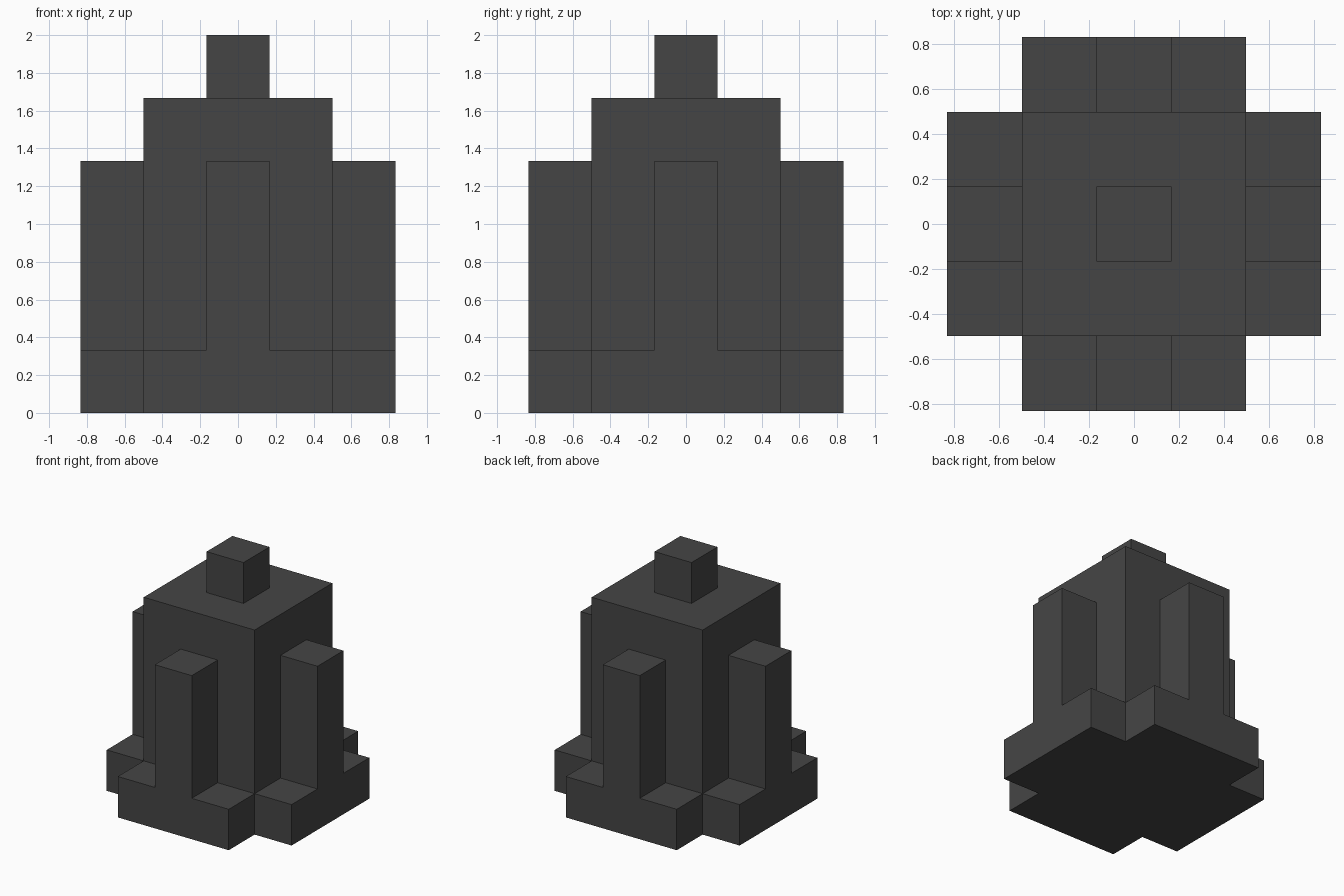
import bpy
import bmesh
from math import pi
from mathutils import Matrix, Vector

cube = bpy.data.objects.get("Cube")
if cube:
    bpy.data.objects.remove(cube, do_unlink=True)

U = 1 / 3  # building unit

# Single dark grey material
grey = bpy.data.materials.new("dark_grey")
grey.use_nodes = True
colour = (0.06, 0.06, 0.06, 1)
grey.diffuse_color = colour
bsdf = next(n for n in grey.node_tree.nodes if n.type == 'BSDF_PRINCIPLED')
bsdf.inputs["Base Color"].default_value = colour


def finish(name, bm):
    bmesh.ops.recalc_face_normals(bm, faces=bm.faces)
    mesh = bpy.data.meshes.new(name)
    bm.to_mesh(mesh)
    bm.free()
    mesh.materials.append(grey)
    obj = bpy.data.objects.new(name, mesh)
    bpy.context.scene.collection.objects.link(obj)
    return obj


def block(name, width, bottom, top):
    """Square block centred on the z axis, sizes in units."""
    bm = bmesh.new()
    bmesh.ops.create_cube(bm, size=U)
    height = top - bottom
    bmesh.ops.scale(bm, vec=(width, width, height), verts=bm.verts)
    bmesh.ops.translate(bm, vec=(0, 0, (bottom + height / 2) * U), verts=bm.verts)
    return finish(name, bm)


def buttress(name, angle):
    """Low foot and tall pillar in one upside-down T profile, against one side."""
    half = [(1.5, 0), (1.5, 1), (0.5, 1), (0.5, 4)]
    profile = half + [(-x, z) for x, z in reversed(half)]
    bm = bmesh.new()
    face = bm.faces.new([bm.verts.new(Vector((x, -2.5, z)) * U) for x, z in profile])
    sweep = bmesh.ops.extrude_face_region(bm, geom=[face], use_keep_orig=True)
    moved = [v for v in sweep["geom"] if isinstance(v, bmesh.types.BMVert)]
    bmesh.ops.translate(bm, vec=(0, U, 0), verts=moved)
    bmesh.ops.rotate(bm, cent=(0, 0, 0), matrix=Matrix.Rotation(angle, 3, 'Z'),
                     verts=bm.verts)
    return finish(name, bm)


# Main tower and the small cube on its roof
block("tower_body", 3, 0, 5)
block("roof_cube", 1, 5, 6)

# Four identical buttresses
for i, side in enumerate(("front", "left", "back", "right")):
    buttress(side + "_buttress", i * pi / 2)
